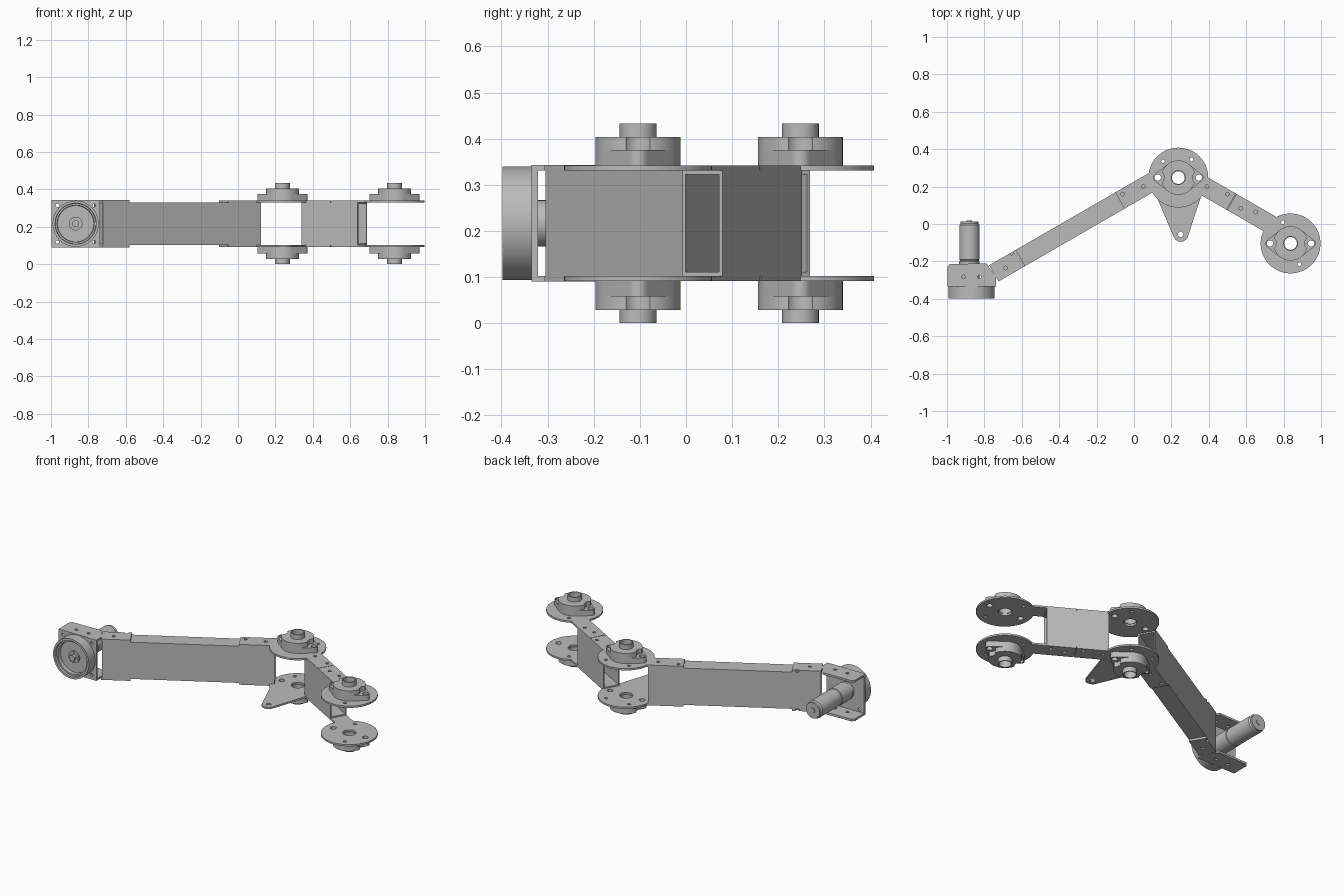
import bpy, bmesh, math
from mathutils import Matrix, Vector
from mathutils.geometry import convex_hull_2d, delaunay_2d_cdt

if "Cube" in bpy.data.objects:
    bpy.data.objects.remove(bpy.data.objects["Cube"])

GREY = (0.5, 0.5, 0.5, 1)
metal = bpy.data.materials.new("plain_grey_metal")
metal.use_nodes = True
metal.diffuse_color = GREY
metal.node_tree.nodes["Principled BSDF"].inputs["Base Color"].default_value = GREY

MID = 0.2165                      # mirror height of the whole arm
SHOULDER = Vector((0.237, 0.248))
WRIST = Vector((0.837, -0.104))
LONG, SHORT = math.radians(210), math.radians(-30)


def finish(name, bm, matrix=Matrix()):
    bmesh.ops.remove_doubles(bm, verts=bm.verts, dist=1e-5)
    bmesh.ops.recalc_face_normals(bm, faces=bm.faces)
    bm.transform(matrix)
    if matrix.determinant() < 0:
        bmesh.ops.reverse_faces(bm, faces=bm.faces)
    mesh = bpy.data.meshes.new(name)
    bm.to_mesh(mesh)
    bm.free()
    mesh.materials.append(metal)
    obj = bpy.data.objects.new(name, mesh)
    bpy.context.collection.objects.link(obj)
    bpy.ops.object.select_all(action="DESELECT")
    obj.select_set(True)
    bpy.context.view_layer.objects.active = obj
    bpy.ops.object.shade_smooth_by_angle(angle=math.radians(30))
    return obj


def circle(c, r, n=32):
    return [Vector((c[0] + r * math.cos(k * math.tau / n),
                    c[1] + r * math.sin(k * math.tau / n))) for k in range(n)]


def rect(x0, y0, x1, y1):
    return [Vector(p) for p in ((x0, y0), (x1, y0), (x1, y1), (x0, y1))]


def hull(*shapes):
    pts = [p for s in shapes for p in s]
    return [pts[i] for i in convex_hull_2d(pts)]


def strip(angle, s0, s1, t0, t1):
    """Rectangle laid along a direction from the shoulder."""
    u = Vector((math.cos(angle), math.sin(angle)))
    n = Vector((-u.y, u.x))
    return [SHOULDER + u * s + n * t
            for s, t in ((s0, t0), (s1, t0), (s1, t1), (s0, t1))]


def plate(name, solids, holes, z0, z1, matrix=Matrix()):
    """Union of flat outlines minus holes, extruded from z0 to z1."""
    pts, loops = [], []
    for s in solids + holes:
        loops.append(list(range(len(pts), len(pts) + len(s))))
        pts += s
    co, _, faces, _, _, origin = delaunay_2d_cdt(pts, [], loops, 1, 1e-5)
    bm = bmesh.new()
    verts = [bm.verts.new((p.x, p.y, z0)) for p in co]
    for f, src in zip(faces, origin):
        if src and max(src) < len(solids):
            bm.faces.new([verts[i] for i in f])
    bmesh.ops.delete(bm, geom=[v for v in bm.verts if not v.link_faces], context="VERTS")
    ext = bmesh.ops.extrude_face_region(bm, geom=bm.faces[:])["geom"]
    bmesh.ops.translate(bm, vec=(0, 0, z1 - z0),
                        verts=[v for v in ext if isinstance(v, bmesh.types.BMVert)])
    return finish(name, bm, matrix)


def lathe(name, profile, x, steps=48):
    """Spin (radius, y) points about the y axis through x and mid height."""
    bm = bmesh.new()
    vs = [bm.verts.new((r, y, 0)) for r, y in profile]
    es = [bm.edges.new(pair) for pair in zip(vs, vs[1:])]
    bmesh.ops.spin(bm, geom=vs + es, cent=(0, 0, 0), axis=(0, 1, 0),
                   angle=math.tau, steps=steps, use_merge=True)
    return finish(name, bm, Matrix.Translation((x, 0, MID)))


def tube(name, angle, s0, s1, t0, t1, wall=0.008):
    """Hollow rectangular beam."""
    u = Vector((math.cos(angle), math.sin(angle), 0))
    frame = Matrix(((-u.y, 0, u.x, SHOULDER.x), (u.x, 0, u.y, SHOULDER.y),
                    (0, 1, 0, MID), (0, 0, 0, 1)))
    h = 0.114
    return plate(name, [rect(t0, -h, t1, h)],
                 [rect(t0 + wall, wall - h, t1 - wall, h - wall)], s0, s1, frame)


def bolt_ring(c, angles, r=0.12):
    return [circle((c.x + r * math.cos(math.radians(a)),
                    c.y + r * math.sin(math.radians(a))), 0.01, 12) for a in angles]


def joint_holes(c):
    return [circle(c, 0.038)] + [circle((c.x + d, c.y), 0.017, 16) for d in (-0.11, 0.11)]


# Beams
tube("long_beam", LONG, 0.131, 1.106, -0.1, 0)
tube("short_beam", SHORT, 0.131, 0.477, -0.02, 0.08)

# Joint plates, hubs and motor bracket flanges, top and mirrored bottom
MIRROR = Matrix.Translation((0, 0, 2 * MID)) @ Matrix.Scale(-1, 4, (0, 0, 1))
LOW, HIGH = 0.3305, 0.3415
for side, m in (("top", Matrix()), ("bottom", MIRROR)):
    # Shoulder plate; the bottom one carries a pointed tab
    solids = [circle(SHOULDER, 0.16, 64), strip(LONG, 0.08, 0.332, -0.1, 0),
              strip(SHORT, 0.08, 0.309, -0.02, 0.08)]
    holes = joint_holes(SHOULDER) + bolt_ring(SHOULDER, (54, 133))
    holes += [circle(p, 0.01, 12) for p in
              ((-0.06, 0.16), (0.05, 0.2), (0.39, 0.2), (0.5, 0.16))]
    if side == "bottom":
        tip = (0.25, -0.055)
        solids.append(hull(circle(SHOULDER, 0.147, 64), circle(tip, 0.04)))
        holes.append(circle(tip, 0.015, 16))
    plate(side + "_shoulder_plate", solids, holes, LOW, HIGH, m)

    # Wrist plate
    plate(side + "_wrist_plate",
          [circle(WRIST, 0.16, 64), strip(SHORT, 0.313, 0.61, -0.02, 0.08)],
          joint_holes(WRIST) + bolt_ring(WRIST, (110, 293))
          + [circle(p, 0.01, 12) for p in ((0.57, 0.085), (0.65, 0.064))], LOW, HIGH, m)

    # Eared bearing hubs
    for joint, c in (("shoulder", SHOULDER), ("wrist", WRIST)):
        bore = circle(c, 0.034)
        ears = [(c.x + d, c.y) for d in (-0.11, 0.11)]
        plate(f"{side}_{joint}_hub_flange",
              [hull(circle(c, 0.092, 64), *[circle(e, 0.024) for e in ears])],
              [bore] + [circle(e, 0.017, 16) for e in ears], HIGH, 0.375, m)
        plate(f"{side}_{joint}_hub_body", [circle(c, 0.092, 64)],
              [bore] + [circle(e, 0.034) for e in ears], 0.375, 0.404, m)
        plate(f"{side}_{joint}_hub_collar", [circle(c, 0.04)], [bore], 0.404, 0.433, m)

    # Bracket flange that ties the motor mount to the long beam
    body = hull(rect(-0.998, -0.333, -0.738, -0.28),
                [Vector(p) for p in ((-0.998, -0.23), (-0.985, -0.215), (-0.79, -0.21))])
    plate(side + "_bracket_flange", [body, strip(LONG, 0.945, 1.11, -0.1, 0)],
          [circle(p, 0.01, 12) for p in
           ((-0.91, -0.283), (-0.826, -0.283), (-0.687, -0.235), (-0.655, -0.155))],
          LOW, 0.343, m)

# Upright motor mount plate
UPRIGHT = Matrix.Translation((-0.868, 0, MID)) @ Matrix.Rotation(math.pi / 2, 4, "X")
plate("motor_mount", [rect(-0.13, -0.126, 0.13, 0.126)],
      [circle((x, z), 0.009, 12) for x in (-0.098, 0.098) for z in (-0.098, 0.098)],
      0.321, 0.335, UPRIGHT)

# Drive wheel: raised rim, recessed face and stepped hub
lathe("drive_wheel", [(0, -0.335), (0.123, -0.335), (0.123, -0.398), (0.11, -0.398),
                      (0.108, -0.385), (0.099, -0.385), (0.097, -0.362), (0.036, -0.362),
                      (0.036, -0.372), (0.018, -0.372), (0.018, -0.39), (0, -0.39)], -0.868, 64)
plate("wheel_hub_bolts", [circle((0.027 * math.cos(a), 0.027 * math.sin(a)), 0.005, 10)
                          for a in (0, math.pi / 2, math.pi, -math.pi / 2)],
      [], 0.371, 0.376, UPRIGHT)

# Gear motor with flange, seam and end cap
lathe("gear_motor", [(0, -0.322), (0.05, -0.322), (0.05, -0.303), (0.055, -0.303),
                     (0.055, -0.2), (0.051, -0.198), (0.051, -0.192), (0.054, -0.19),
                     (0.054, -0.005), (0.048, 0.002), (0.048, 0.014), (0.015, 0.014),
                     (0.015, 0.019), (0, 0.019)], -0.88)
